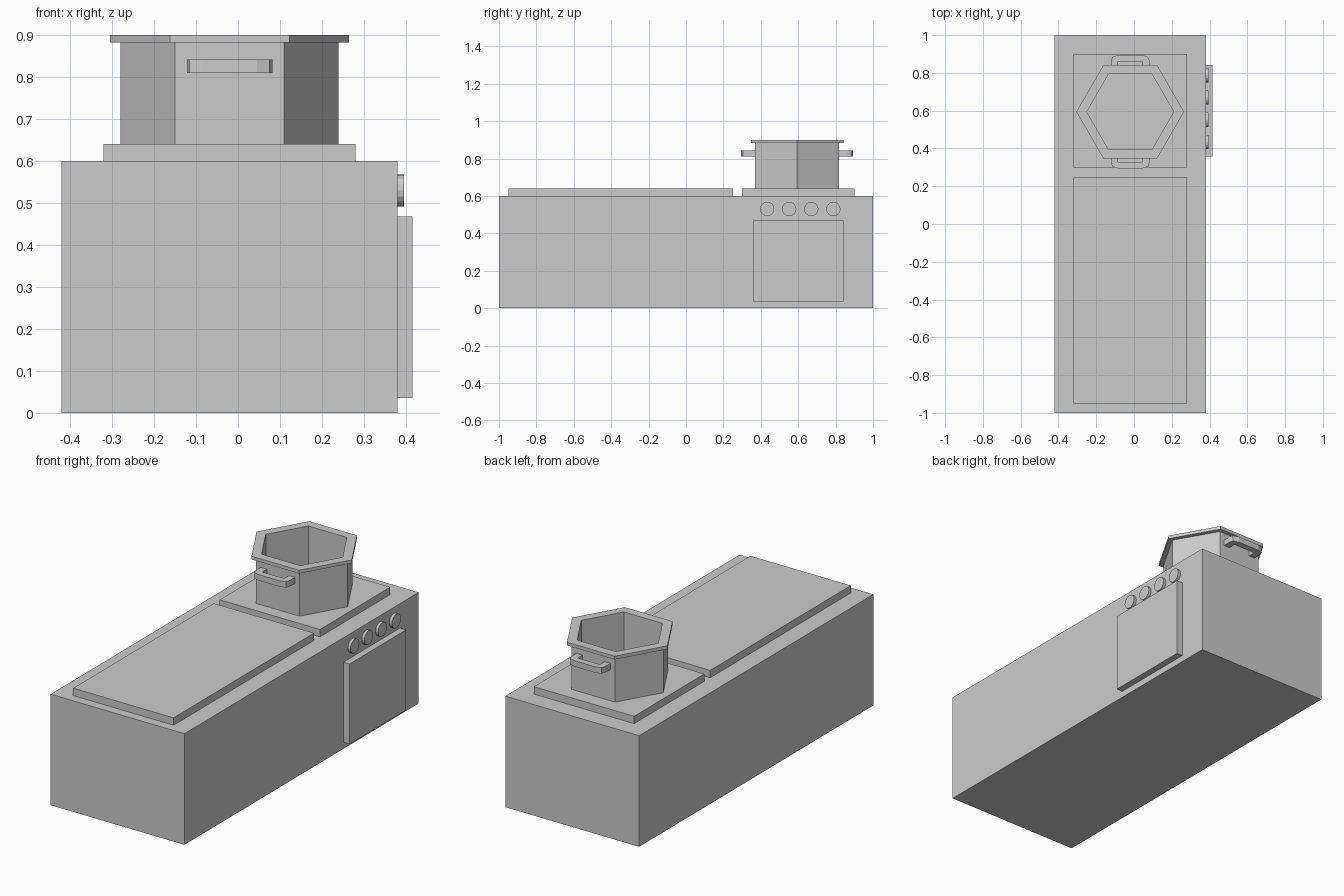
import bpy, bmesh, math
from mathutils import Matrix

if "Cube" in bpy.data.objects:
    bpy.data.objects.remove(bpy.data.objects["Cube"], do_unlink=True)

grey = bpy.data.materials.new("light_grey")
grey.use_nodes = True
grey.diffuse_color = (0.6, 0.6, 0.6, 1)
grey.node_tree.nodes["Principled BSDF"].inputs["Base Color"].default_value = (0.6, 0.6, 0.6, 1)


def finish(bm, name):
    bmesh.ops.recalc_face_normals(bm, faces=bm.faces[:])
    mesh = bpy.data.meshes.new(name)
    bm.to_mesh(mesh)
    bm.free()
    mesh.materials.append(grey)
    obj = bpy.data.objects.new(name, mesh)
    bpy.context.collection.objects.link(obj)
    return obj


def box(name, x, y, z):
    """Box from (min, max) pairs on each axis."""
    bm = bmesh.new()
    bmesh.ops.create_cube(bm, size=1)
    for v in bm.verts:
        v.co = [lo + (hi - lo) * (c + 0.5) for (lo, hi), c in zip((x, y, z), v.co)]
    return finish(bm, name)


def lathe(name, profile, sides, cx, cy):
    """Faceted vessel from a (radius, height) profile, capped at both ends."""
    bm = bmesh.new()
    angles = [i * math.tau / sides for i in range(sides)]
    rings = [[bm.verts.new((cx + r * math.cos(a), cy + r * math.sin(a), z)) for a in angles]
             for r, z in profile]
    for low, high in zip(rings, rings[1:]):
        for i in range(sides):
            j = (i + 1) % sides
            bm.faces.new((low[i], low[j], high[j], high[i]))
    bm.faces.new(rings[0])
    bm.faces.new(rings[-1])
    return finish(bm, name)


def handle(name, cx, cy, side):
    """Chamfered U-shaped grip, extruded upwards."""
    outer = [(0.102, 0.2), (0.102, 0.27), (0.095, 0.29), (0.065, 0.3)]
    inner = [(0.066, 0.265), (0.066, 0.2)]
    right = outer
    left = [(-x, y) for x, y in reversed(outer)]
    outline = right + left + [(-x, y) for x, y in reversed(inner)] + inner
    bm = bmesh.new()
    face = bm.faces.new([bm.verts.new((cx + x, cy + side * y, 0.81)) for x, y in outline])
    new = bmesh.ops.extrude_face_region(bm, geom=[face])["geom"]
    bmesh.ops.translate(bm, vec=(0, 0, 0.032),
                        verts=[g for g in new if isinstance(g, bmesh.types.BMVert)])
    return finish(bm, name)


# Counter and its raised tops
box("counter_body", (-0.42, 0.38), (-1, 1), (0, 0.6))
box("worktop_panel", (-0.32, 0.28), (-0.95, 0.25), (0.6, 0.64))
box("hob_panel", (-0.32, 0.28), (0.3, 0.9), (0.6, 0.64))

# Oven door and control knobs
box("oven_door", (0.38, 0.416), (0.358, 0.841), (0.035, 0.468))
for i in range(4):
    bm = bmesh.new()
    place = Matrix.Translation((0.387, 0.434 + i * 0.118, 0.53)) @ Matrix.Rotation(math.pi / 2, 4, 'Y')
    bmesh.ops.create_cone(bm, cap_ends=True, segments=16, radius1=0.038, radius2=0.038,
                          depth=0.016, matrix=place)
    finish(bm, f"oven_knob_{i + 1}")

# Hexagonal pot with overhanging rim and two grips
POT_X, POT_Y = -0.02, 0.594
lathe("cooking_pot", [(0.26, 0.64), (0.26, 0.882), (0.285, 0.882), (0.285, 0.9),
                      (0.23, 0.9), (0.23, 0.66)], 6, POT_X, POT_Y)
handle("front_pot_handle", POT_X, POT_Y, -1)
handle("back_pot_handle", POT_X, POT_Y, 1)
